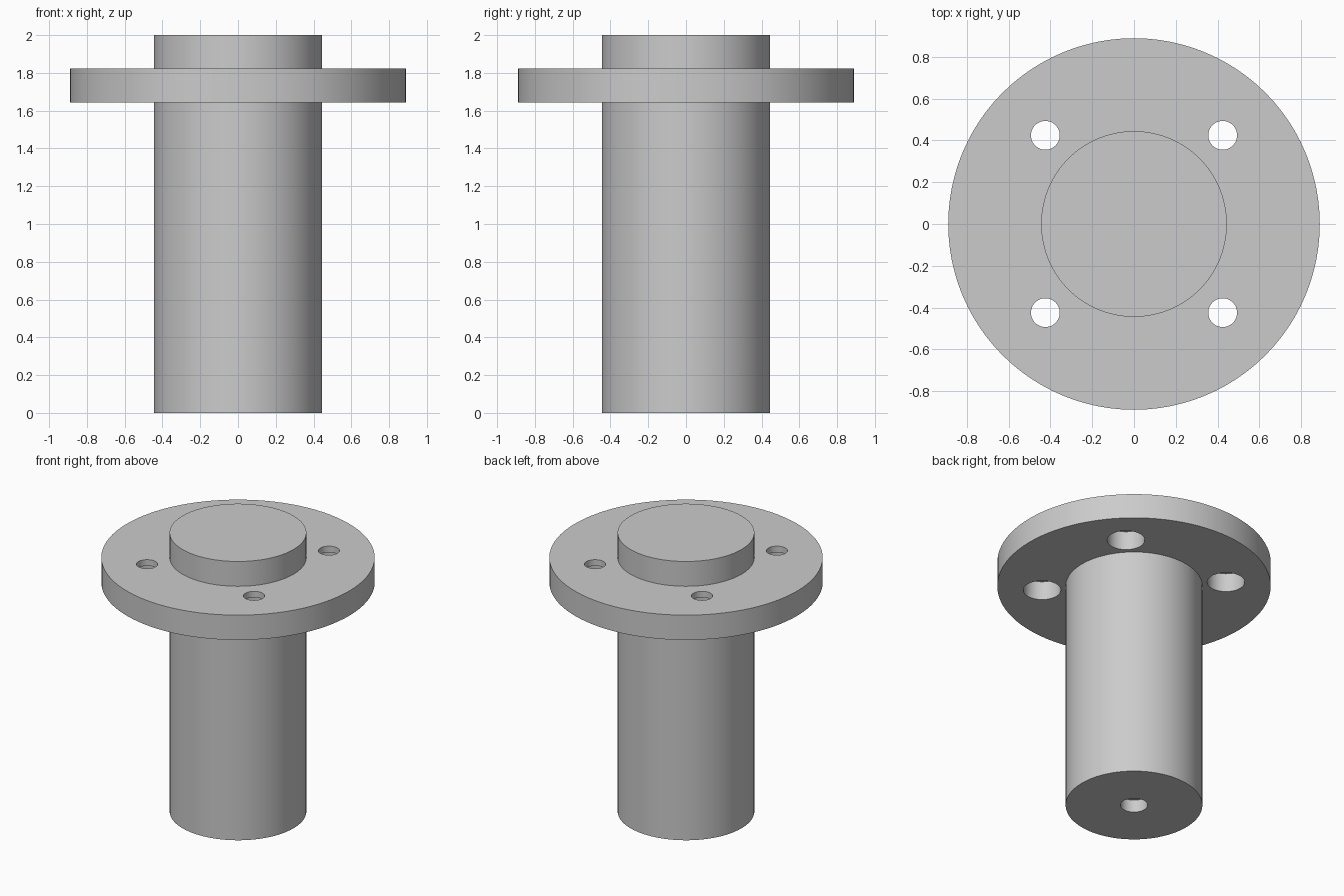
import bpy, bmesh
from math import cos, sin, pi, radians

cube = bpy.data.objects.get("Cube")
if cube:
    bpy.data.objects.remove(cube, do_unlink=True)

U = 2 / 45  # one design unit

steel = bpy.data.materials.new("grey_steel")
steel.use_nodes = True
GREY = (0.6, 0.6, 0.6, 1)
steel.diffuse_color = GREY
steel.node_tree.nodes["Principled BSDF"].inputs["Base Color"].default_value = GREY


def lathe(name, profile, centre=(0, 0), segments=96):
    """Turn a closed (radius, height) profile, starting and ending on the axis."""
    bm = bmesh.new()
    rings = []
    for r, z in profile:
        count = segments if r else 1
        rings.append([bm.verts.new((r * U * cos(2 * pi * i / segments) + centre[0],
                                    r * U * sin(2 * pi * i / segments) + centre[1],
                                    z * U)) for i in range(count)])
    # Flat end caps and quad walls
    bm.faces.new(rings[1])
    bm.faces.new(rings[-2])
    for a, b in zip(rings[1:-2], rings[2:-1]):
        for i in range(segments):
            j = (i + 1) % segments
            bm.faces.new((a[i], a[j], b[j], b[i]))
    for end in (rings[0][0], rings[-1][0]):
        bm.verts.remove(end)
    bmesh.ops.recalc_face_normals(bm, faces=bm.faces)
    mesh = bpy.data.meshes.new(name)
    bm.to_mesh(mesh)
    bm.free()
    mesh.materials.append(steel)
    obj = bpy.data.objects.new(name, mesh)
    bpy.context.collection.objects.link(obj)
    return obj


# Shaft with its flange collar, turned as one piece
shaft = lathe("flanged_shaft", [(0, 0), (10, 0), (10, 37), (20, 37),
                                (20, 41), (10, 41), (10, 45), (0, 45)])

# Blind hole in the shaft's lower end
cutters = [lathe("end_hole_cutter", [(0, -1), (2, -1), (2, 2), (0, 2)], segments=48)]

# Four bolt holes, counterbored from beneath the flange
for k in range(4):
    angle = pi / 4 + k * pi / 2
    spot = (13.5 * U * cos(angle), 13.5 * U * sin(angle))
    cutters.append(lathe("bolt_hole_cutter", [(0, 36), (2.75, 36), (2.75, 40),
                                              (1.55, 40), (1.55, 42), (0, 42)],
                         spot, 48))

bpy.ops.object.select_all(action='DESELECT')
shaft.select_set(True)
bpy.context.view_layer.objects.active = shaft
for cutter in cutters:
    cutter.hide_render = True
    cut = shaft.modifiers.new("drill", 'BOOLEAN')
    cut.operation = 'DIFFERENCE'
    cut.solver = 'EXACT'
    cut.object = cutter
    bpy.ops.object.modifier_apply(modifier=cut.name)
    bpy.data.objects.remove(cutter, do_unlink=True)

bpy.ops.object.shade_smooth_by_angle(angle=radians(30))
